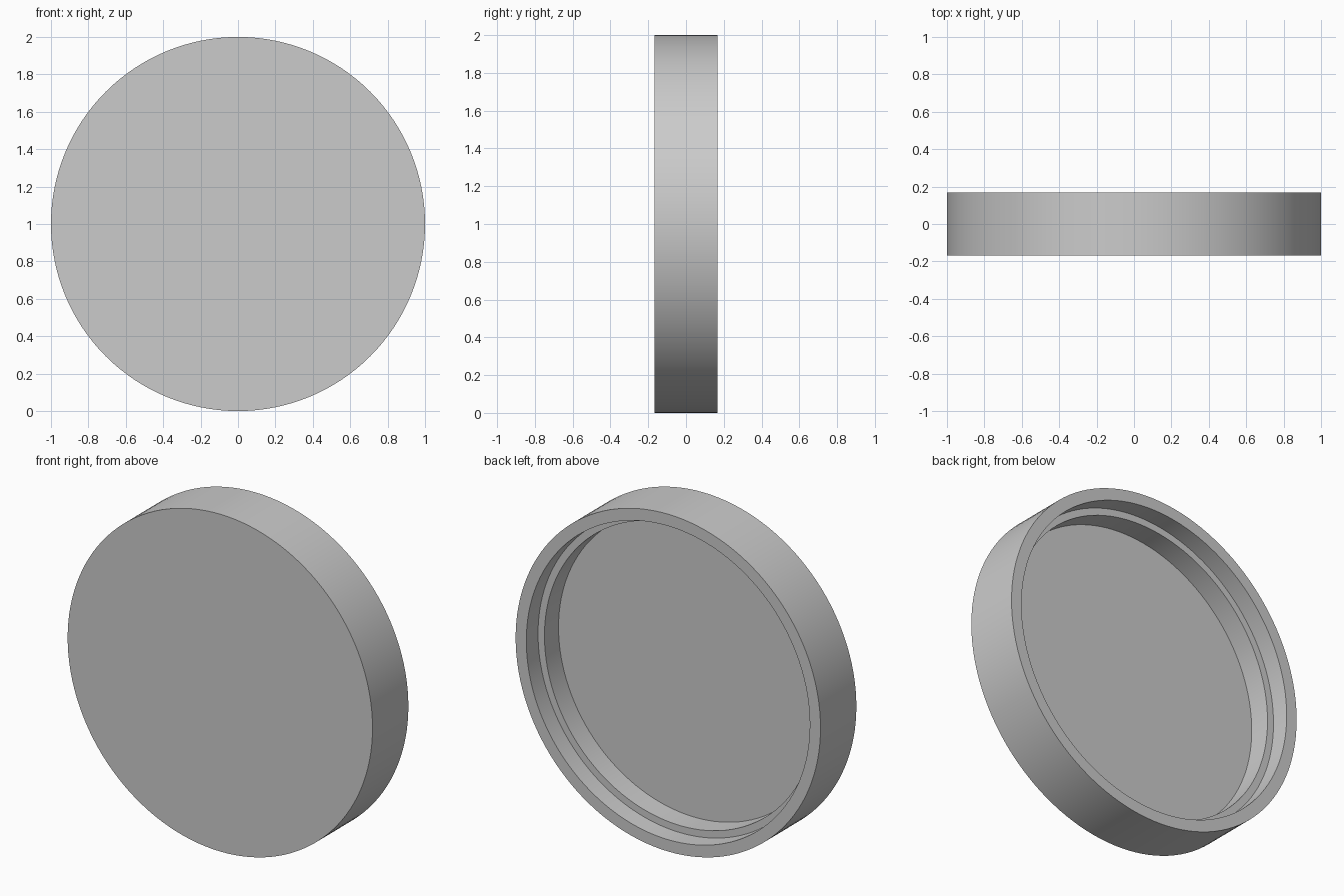
import bpy, bmesh, math
from mathutils import Vector

if "Cube" in bpy.data.objects:
    bpy.data.objects.remove(bpy.data.objects["Cube"])

# Single plain grey
grey = bpy.data.materials.new("light_grey")
grey.use_nodes = True
colour = (0.6, 0.6, 0.6, 1)
grey.diffuse_color = colour
grey.node_tree.nodes["Principled BSDF"].inputs["Base Color"].default_value = colour

HALF = 0.168          # half of the cap's thickness
RIM_R, STEP_R = 0.93, 0.888
STEP_Y = HALF - 0.11  # ledge inside the rim
FLOOR_Y = HALF - 0.242
CENTRE = Vector((0, 0, 1))

# Cross-section as (radius, y), from front centre round to the recess centre
profile = [(0, -HALF), (1, -HALF), (1, HALF), (RIM_R, HALF),
           (RIM_R, STEP_Y), (STEP_R, STEP_Y), (STEP_R, FLOOR_Y), (0, FLOOR_Y)]

# Round cap: spin the cross-section about the front-back axis
bm = bmesh.new()
verts = [bm.verts.new(CENTRE + Vector((r, y, 0))) for r, y in profile]
edges = [bm.edges.new(pair) for pair in zip(verts, verts[1:])]
bmesh.ops.spin(bm, geom=verts + edges, cent=CENTRE, axis=(0, 1, 0),
               angle=math.tau, steps=128)
bmesh.ops.remove_doubles(bm, verts=bm.verts, dist=0.0001)
bmesh.ops.recalc_face_normals(bm, faces=bm.faces)
mesh = bpy.data.meshes.new("round_cap")
bm.to_mesh(mesh)
bm.free()
mesh.materials.append(grey)

cap = bpy.data.objects.new("round_cap", mesh)
bpy.context.collection.objects.link(cap)
bpy.ops.object.select_all(action="DESELECT")
cap.select_set(True)
bpy.context.view_layer.objects.active = cap
bpy.ops.object.shade_smooth_by_angle(angle=math.radians(30))
